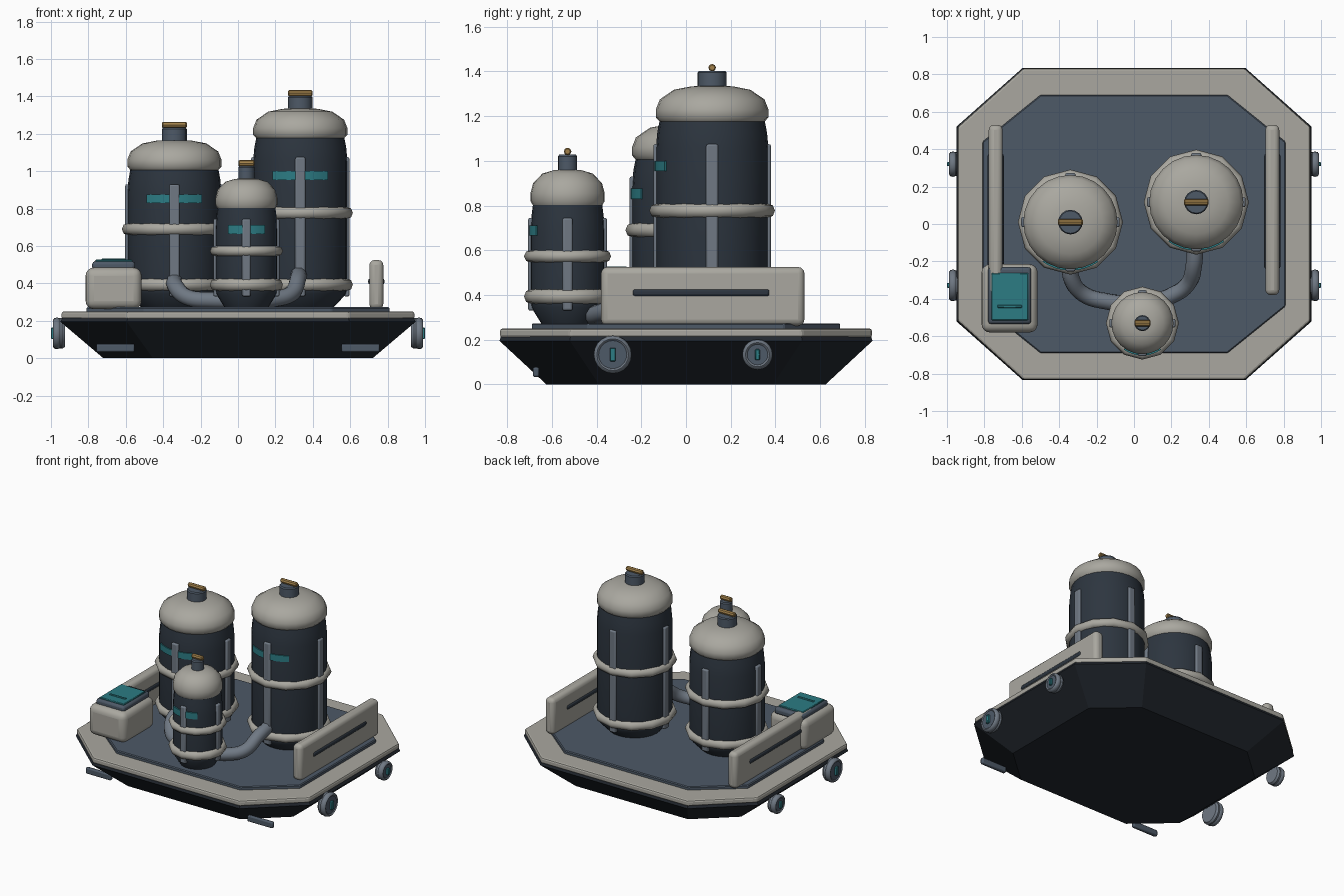
import bpy, bmesh, math
from mathutils import Matrix, Vector

if "Cube" in bpy.data.objects:
    bpy.data.objects.remove(bpy.data.objects["Cube"])

COL = dict(hull=(.016, .021, .028), navy=(.026, .036, .05), slate=(.075, .1, .135),
           cream=(.4, .39, .35), steel=(.16, .19, .23), teal=(.025, .2, .23), brass=(.36, .22, .07))
MATS = {}
for k, c in COL.items():
    MATS[k] = bpy.data.materials.new(k)
    MATS[k].diffuse_color = (*c, 1)


def finish(name, bm, mat, bevel=0, segs=2, smooth=35):
    bmesh.ops.recalc_face_normals(bm, faces=bm.faces)
    me = bpy.data.meshes.new(name)
    bm.to_mesh(me)
    bm.free()
    ob = bpy.data.objects.new(name, me)
    bpy.context.collection.objects.link(ob)
    me.materials.append(MATS[mat])
    if bevel:
        m = ob.modifiers.new("bevel", 'BEVEL')
        m.width, m.segments, m.limit_method = bevel, segs, 'ANGLE'
    if smooth:
        bpy.ops.object.select_all(action='DESELECT')
        ob.select_set(True)
        bpy.context.view_layer.objects.active = ob
        bpy.ops.object.shade_smooth_by_angle(angle=math.radians(smooth))
    return ob


def box(name, lo, hi, mat, bevel=0, segs=2, rot=None):
    lo, hi = Vector(lo), Vector(hi)
    bm = bmesh.new()
    bmesh.ops.create_cube(bm, size=1)
    bmesh.ops.scale(bm, vec=hi - lo, verts=bm.verts)
    bmesh.ops.translate(bm, vec=(lo + hi) / 2, verts=bm.verts)
    if rot:
        bmesh.ops.transform(bm, matrix=rot, verts=bm.verts)
    return finish(name, bm, mat, bevel, segs)


def loft(name, rings, mat, closed=False, **kw):
    """Skin a list of point rings; cap the ends, or join last to first."""
    bm = bmesh.new()
    vs = [[bm.verts.new(p) for p in r] for r in rings]
    n = len(vs[0])
    for i in range(len(vs) if closed else len(vs) - 1):
        a, b = vs[i], vs[(i + 1) % len(vs)]
        for j in range(n):
            bm.faces.new((a[j], a[(j + 1) % n], b[(j + 1) % n], b[j]))
    if not closed:
        bm.faces.new(vs[0])
        bm.faces.new(vs[-1])
    return finish(name, bm, mat, **kw)


def lathe(name, profile, mat, segs, at, axis='Z', **kw):
    rings = []
    for r, h in profile:
        ring = []
        for i in range(segs):
            a = 2 * math.pi * i / segs
            c, s = r * math.cos(a), r * math.sin(a)
            ring.append(Vector(at) + Vector((c, s, h) if axis == 'Z' else (h, c, s)))
        rings.append(ring)
    return loft(name, rings, mat, **kw)


def circle_profile(R, r, h, n=8, flat=1):
    return [(R + r * math.cos(2 * math.pi * i / n), h + flat * r * math.sin(2 * math.pi * i / n))
            for i in range(n)]


def octagon(hx, hy, cx, cy, z):
    return [(hx, -cy, z), (hx, cy, z), (cx, hy, z), (-cx, hy, z),
            (-hx, cy, z), (-hx, -cy, z), (-cx, -hy, z), (cx, -hy, z)]


# hull, rim and deck
loft("hull", [octagon(.72, .625, .455, .39, 0), octagon(.95, .835, .595, .52, .195),
              octagon(.94, .828, .59, .517, .215)], "hull", smooth=0)
loft("rim", [octagon(.943, .832, .592, .519, .208), octagon(.943, .832, .592, .519, .25)],
     "cream", bevel=.012, smooth=0)
loft("deck", [octagon(.81, .69, .5, .44, .24), octagon(.81, .69, .5, .44, .273)],
     "slate", bevel=.006, segs=1, smooth=0)


# tanks: body, dome, neck, handle, bands, ribs and curved label
def tank(n, x, y, r, dome_z, band_z, rib_top, label_z, neck_r):
    at = (x, y, 0)
    lathe(n + "_body", [(r * .7, .27), (r * .98, .345), (r, .37), (r, dome_z - .12),
                        (r * .975, dome_z - .05), (r * .93, dome_z + .01)], "navy", 24, at)
    lathe(n + "_dome", [(r * .93, dome_z), (r, dome_z + .02), (r, dome_z + .055), (r * .93, dome_z + .1),
                        (r * .68, dome_z + .143), (r * .38, dome_z + .158), (r * .15, dome_z + .162)],
          "cream", 24, at, smooth=45)
    top = dome_z + .15
    lathe(n + "_neck", [(neck_r, top), (neck_r, top + .07), (neck_r - .006, top + .078)], "slate", 16, at)
    lathe(n + "_handle", [(.012, -neck_r), (.017, -neck_r + .006), (.017, neck_r - .006), (.012, neck_r)],
          "brass", 8, (x, y, top + .092), axis='X')
    for i, (z, h) in enumerate(((.393, .034), (band_z, .033 if r > .2 else .029))):
        lathe(f"{n}_band_{i}", circle_profile(r - .003, .032, z, 8, h / .032), "cream", 12, at,
              closed=True, smooth=50)
    for i in range(4):
        m = Matrix.Translation(at) @ Matrix.Rotation(i * math.pi / 2, 4, 'Z')
        w = .027 if r > .2 else .023
        box(f"{n}_rib_{i}", (-w, -r - .011, .33), (w, -r + .02, rib_top), "steel", .009, 2, m)
    arc = []
    for i in range(9):
        a = math.radians(-90 - 35 + 70 * i / 8)
        arc.append([(x + q * math.cos(a), y + q * math.sin(a), z) for q, z in
                    ((r - .01, label_z - .023), (r + .007, label_z - .023),
                     (r + .007, label_z + .023), (r - .01, label_z + .023))])
    loft(n + "_label", arc, "teal")


tank("left_tank", -.34, .01, .252, 1.005, .69, .93, .853, .066)
tank("right_tank", .333, .117, .252, 1.175, .777, 1.075, .977, .065)
tank("small_tank", .045, -.53, .166, .8, .573, .745, .688, .043)


# hoses from the big tanks to the small one
def hose(name, pts):
    cu = bpy.data.curves.new(name, 'CURVE')
    cu.dimensions, cu.bevel_depth, cu.bevel_resolution = '3D', .044, 3
    cu.use_fill_caps, cu.resolution_u = True, 6
    sp = cu.splines.new('BEZIER')
    sp.bezier_points.add(len(pts) - 1)
    for b, p in zip(sp.bezier_points, pts):
        b.co = p
        b.handle_left_type = b.handle_right_type = 'AUTO'
    cu.materials.append(MATS["steel"])
    bpy.context.collection.objects.link(bpy.data.objects.new(name, cu))


hose("left_hose", [(-.34, -.2, .42), (-.335, -.29, .385), (-.27, -.375, .325), (-.14, -.415, .31), (0, -.43, .31)])
hose("right_hose", [(.325, -.1, .45), (.32, -.22, .42), (.285, -.325, .345), (.185, -.39, .315), (.07, -.43, .31)])

# control box with teal lid
box("control_box", (-.815, -.58, .262), (-.515, -.215, .485), "cream", .045, 4)
box("control_lid", (-.78, -.535, .47), (-.55, -.23, .518), "slate", .016, 2)
box("control_screen", (-.763, -.515, .5), (-.565, -.262, .527), "teal", .004, 1)
box("control_bar", (-.73, -.448, .52), (-.6, -.432, .533), "teal", .003, 1)

for side, s in (("right", 1), ("left", -1)):
    def sx(a, b):
        return sorted((s * a, s * b))
    # side panel with slot strip
    x0, x1 = sx(.702, .777)
    box(side + "_panel", (x0, -.38, .262), (x1, .53, .525), "cream", .028, 3)
    x0, x1 = sx(.696, .783)
    box(side + "_panel_slot", (x0, -.24, .393), (x1, .375, .427), "navy", .012, 2)
    # round side thrusters
    for end, y, r in (("front", -.328, .085), ("rear", .32, .068)):
        c = (0, y, .133)
        lathe(f"{side}_{end}_pod", [(r * .85, s * .925), (r * .97, s * .94), (r * .9, s * .975)],
              "steel", 20, c, axis='X')
        lathe(f"{side}_{end}_pod_ring", circle_profile(r - .014, .014, s * .968, 8, 1.5), "steel", 20, c,
              axis='X', closed=True, smooth=50)
        lathe(f"{side}_{end}_pod_disc", [(r * .76, s * .96), (r * .76, s * .984)], "slate", 20, c, axis='X')
        x0, x1 = sx(.96, 1.0)
        k = r / .085
        box(f"{side}_{end}_pod_light", (x0, y - .013 * k, .133 - .03 * k), (x1, y + .013 * k, .133 + .03 * k),
            "teal", .003, 1)
    # front skid bars
    x0, x1 = sx(.553, .757)
    box(side + "_front_skid", (x0, -.685, .033), (x1, -.657, .077), "slate", .008, 2)

for m in bpy.data.materials:
    if m.users and not m.is_grease_pencil:
        m.use_nodes = True
        m.node_tree.nodes["Principled BSDF"].inputs["Base Color"].default_value = m.diffuse_color
